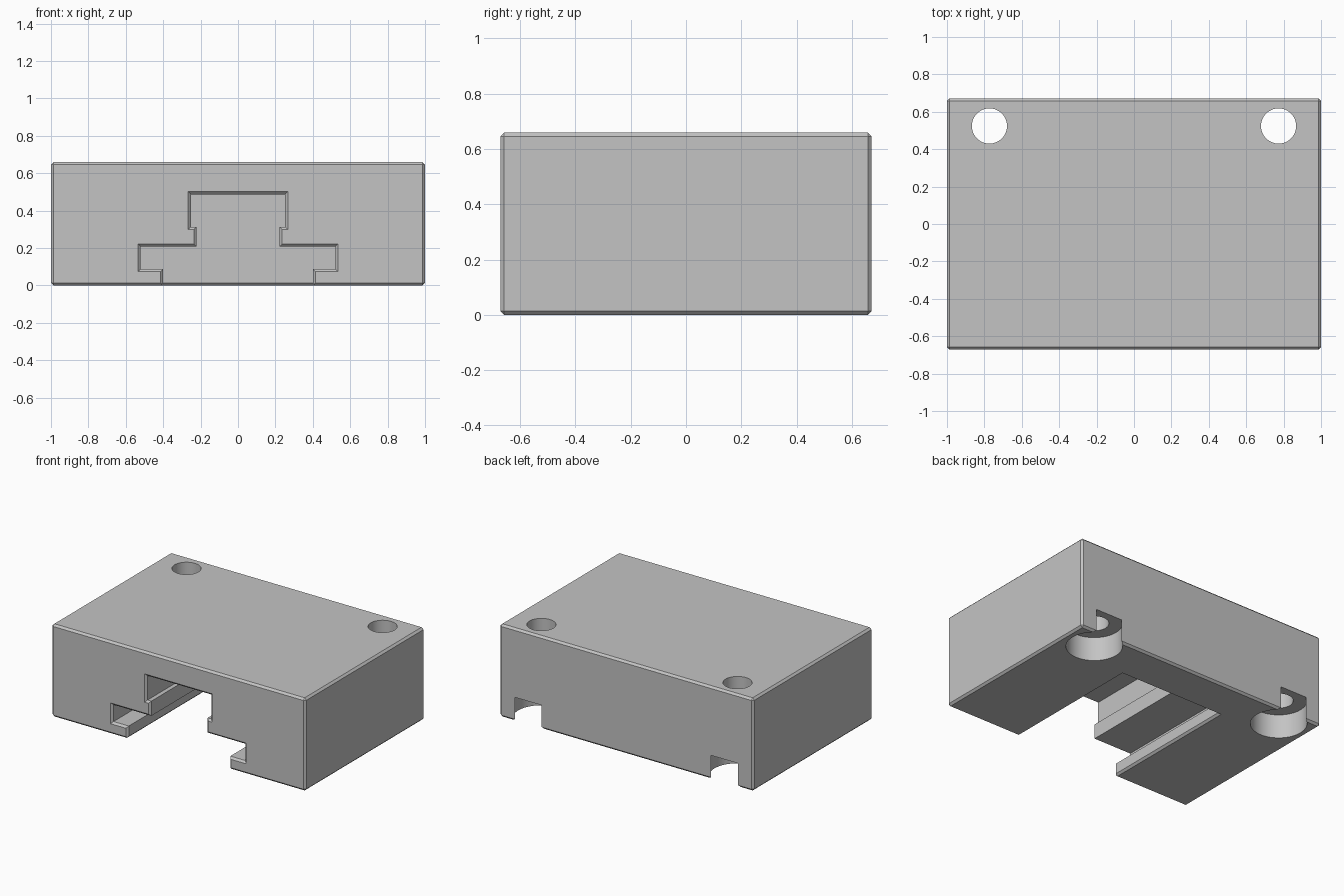
import bpy, bmesh, math

if "Cube" in bpy.data.objects:
    bpy.data.objects.remove(bpy.data.objects["Cube"], do_unlink=True)

W, D, H = 2.0, 1.344, 0.66     # block size
C = 0.014                      # chamfer size
FRONT, SLOT_END = -D / 2, 0.365

grey = bpy.data.materials.new("matte_grey")
grey.use_nodes = True
grey.diffuse_color = (0.55, 0.55, 0.55, 1)
grey.node_tree.nodes["Principled BSDF"].inputs["Base Color"].default_value = grey.diffuse_color


def add_object(name, bm):
    bmesh.ops.recalc_face_normals(bm, faces=bm.faces)
    mesh = bpy.data.meshes.new(name)
    bm.to_mesh(mesh)
    bm.free()
    mesh.materials.append(grey)
    obj = bpy.data.objects.new(name, mesh)
    bpy.context.collection.objects.link(obj)
    return obj


def loft(name, rings):
    """Join matching rings of points into a closed solid."""
    bm = bmesh.new()
    loops = [[bm.verts.new(p) for p in ring] for ring in rings]
    n = len(loops[0])
    for a, b in zip(loops, loops[1:]):
        for i in range(n):
            j = (i + 1) % n
            bm.faces.new((a[i], a[j], b[j], b[i]))
    bm.faces.new(loops[0])
    bm.faces.new(loops[-1])
    return add_object(name, bm)


def cylinder(name, x, y, z0, z1, r):
    bm = bmesh.new()
    bmesh.ops.create_cone(bm, cap_ends=True, segments=64, radius1=r, radius2=r, depth=z1 - z0)
    bmesh.ops.translate(bm, verts=bm.verts, vec=(x, y, (z0 + z1) / 2))
    return add_object(name, bm)


def slot_ring(y, d):
    """Stepped rail profile at depth y, grown outwards by d."""
    half = [(0.40 + d, -0.1), (0.40 + d, 0.088 - d), (0.52 + d, 0.088 - d),
            (0.52 + d, 0.208 + d), (0.222 + d, 0.208 + d), (0.222 + d, 0.313 - d),
            (0.252 + d, 0.313 - d), (0.252 + d, 0.487 + d)]
    return [(x, y, z) for x, z in half] + [(-x, y, z) for x, z in reversed(half)]


def mouth_ring(z, d):
    """Rectangle of the slot's underside opening, grown by d."""
    x, y0, y1 = 0.40 + d, FRONT - 0.1, SLOT_END + d
    return [(-x, y0, z), (x, y0, z), (x, y1, z), (-x, y1, z)]


# Chamfered main block
bm = bmesh.new()
bmesh.ops.create_cube(bm, size=1)
for v in bm.verts:
    v.co = (v.co.x * W, v.co.y * D, (v.co.z + 0.5) * H)
bmesh.ops.bevel(bm, geom=bm.edges[:], offset=C, segments=1, affect='EDGES')
block = add_object("slotted_block", bm)

# Stepped slot with flared front edge, and chamfer on its underside
cutters = [
    loft("slot_cutter", [slot_ring(FRONT - C, 2 * C), slot_ring(FRONT + C, 0),
                         slot_ring(SLOT_END, 0)]),
    loft("underside_chamfer_cutter", [mouth_ring(-C, 2 * C), mouth_ring(C, 0)]),
]

# Bolt holes with wide recesses that break through the back face
for side, x in (("left", 0.773), ("right", -0.773)):
    cutters.append(cylinder(side + "_hole_cutter", x, 0.524, -0.1, H + 0.1, 0.094))
    cutters.append(cylinder(side + "_recess_cutter", x, 0.524, -0.1, 0.17, 0.182))

bpy.context.view_layer.objects.active = block
for cutter in cutters:
    cutter.hide_render = True
    mod = block.modifiers.new(cutter.name, 'BOOLEAN')
    mod.operation, mod.solver, mod.object = 'DIFFERENCE', 'EXACT', cutter
    bpy.ops.object.modifier_apply(modifier=mod.name)
    bpy.data.objects.remove(cutter, do_unlink=True)

# Smooth hole walls, crisp edges
block.select_set(True)
bpy.ops.object.shade_smooth_by_angle(angle=math.radians(30))
